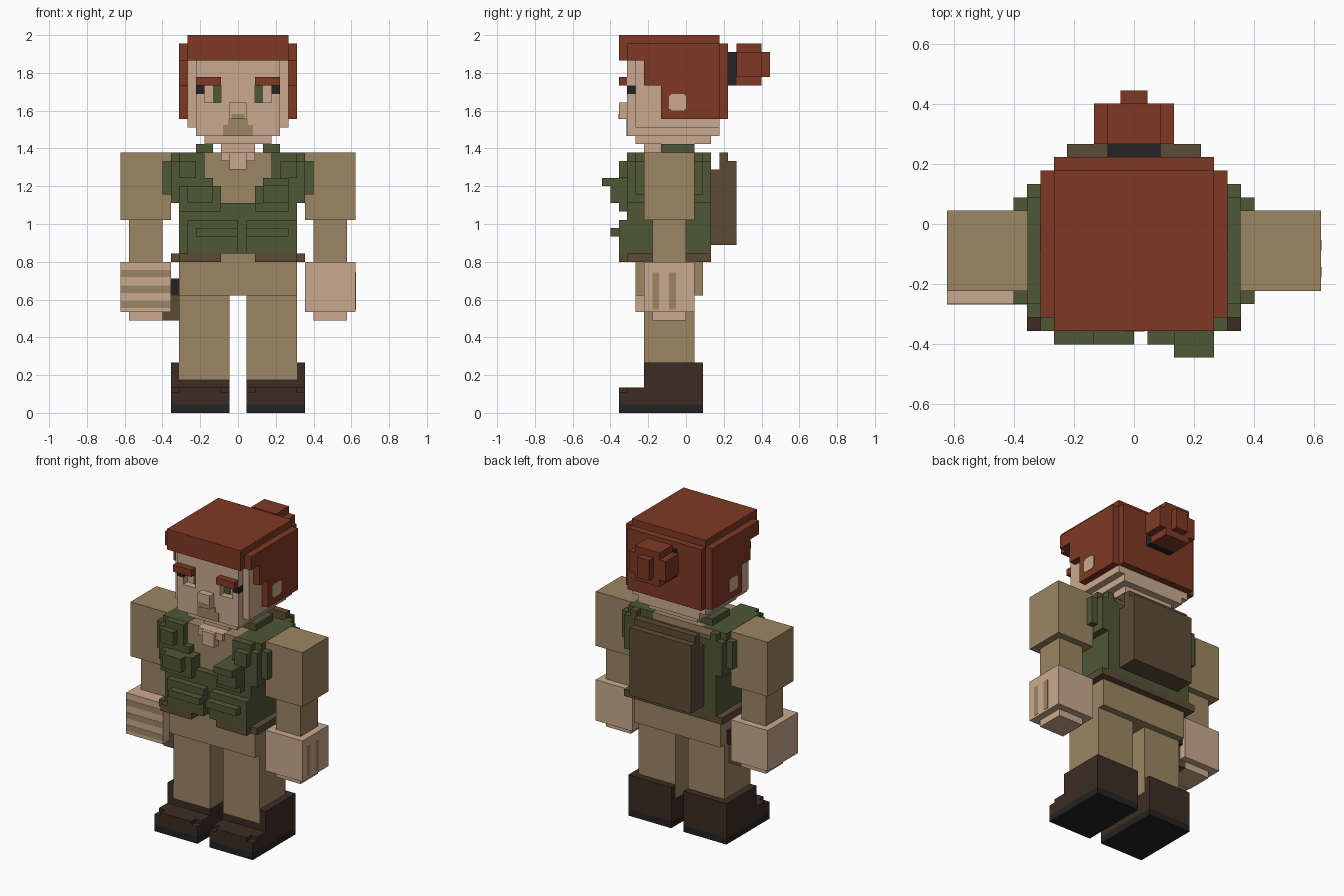
import bpy, bmesh
from mathutils import Matrix, Vector

if "Cube" in bpy.data.objects:
    bpy.data.objects.remove(bpy.data.objects["Cube"])

U = 2 / 45  # one grid unit


def lin(c):
    c /= 255
    return c / 12.92 if c <= 0.04045 else ((c + 0.055) / 1.055) ** 2.4


def colour(name, r, g, b):
    m = bpy.data.materials.new(name)
    m.diffuse_color = (lin(r), lin(g), lin(b), 1)
    m.use_nodes = True
    m.node_tree.nodes["Principled BSDF"].inputs["Base Color"].default_value = m.diffuse_color
    return m


skin = colour("skin", 202, 170, 142)
tan = colour("tan_cloth", 156, 134, 99)
green = colour("olive_green", 80, 87, 52)
hair = colour("red_hair", 126, 57, 35)
brown = colour("canvas_brown", 92, 75, 54)
dark = colour("boot_leather", 60, 44, 35)
black = colour("black", 35, 35, 36)


def part(name, mat, boxes, mirror=False):
    """Boxes are (x0, x1, y0, y1, z0, z1) in grid units."""
    bm = bmesh.new()
    for x0, x1, y0, y1, z0, z1 in boxes:
        for s in ((1, -1) if mirror else (1,)):
            c = Vector((s * (x0 + x1) / 2, (y0 + y1) / 2, (z0 + z1) / 2)) * U
            size = Vector((x1 - x0, y1 - y0, z1 - z0)) * U
            bmesh.ops.create_cube(bm, size=1, matrix=Matrix.Translation(c) @ Matrix.Diagonal(size.to_4d()))
    me = bpy.data.meshes.new(name)
    bm.to_mesh(me)
    bm.free()
    me.materials.append(mat)
    ob = bpy.data.objects.new(name, me)
    bpy.context.collection.objects.link(ob)
    return ob


# boots and legs
part("soles", black, [(1, 8, -8, 2, 0, 1)], True)
part("boots", dark, [
    (1, 8, -7, 2, 1, 3), (2, 7, -8, -7, 1, 3), (1, 8, -8, -7, 1, 2.5),
    (1, 8, -5, 2, 3, 4), (7, 8, -5, 2, 4, 6), (1, 7, 1, 2, 4, 6)], True)
part("legs", tan, [(1.02, 7, -5, 1, 4, 14)], True)
part("hips", tan, [(-7, 7, -6, 2, 14, 18)])

# torso and belt
part("shirt", tan, [(-6.9, 6.9, -6, 2, 18, 31)])
part("belt_front", brown, [(2, 7, -8, -6, 18, 19), (6.9, 8, -7, 3, 18, 19)], True)
part("belt_back", brown, [(-7, 7, 2, 3, 18, 19)])

# vest: sides, shoulder straps, rounded outer steps
part("vest_sides", green, [
    (6, 7, -7, 3, 19, 31), (4, 8, -6, 2, 30, 31.03),
    (7, 8, -7, 3, 25, 30), (7, 8, -6, 2, 30, 31),
    (8, 9, -6, -5, 26, 30), (8, 9, 1, 2, 26, 30),
    (4, 7, -7, -6, 25, 31), (3, 4, -7, -6, 25, 28),
    (2, 3, -7, -6, 25, 27)], True)
part("vest_panels", green, [(-7, 7, -7, -6, 19, 25), (-7, 7, 2, 3, 19, 30)])
part("collar", green, [(3, 5, -3, 1, 31, 32)], True)
part("waist_pouches", green, [
    (-6, 0, -8, -7, 19, 23), (-5, 0, -9, -8, 21, 22),
    (1, 7, -8, -7, 19, 23), (1, 6, -9, -8, 21, 22)])
part("chest_pouches", green, [
    (3, 6, -9, -7, 25, 28), (3, 6, -10, -9, 27, 28), (2, 6, -8, -7, 24, 25),
    (-7, -2, -8, -7, 24, 27), (-6, -3, -9, -8, 25, 27)])
part("strap_pads", green, [(5, 7, -8, -7, 28, 30)], True)

# backpack
part("backpack", brown, [(-5, 5, 3, 6, 20, 29), (-5, 5, 4, 6, 29, 30), (-5, 5, 4, 5, 30, 31)])

# arms and hands
part("upper_arms", tan, [(8, 14, -5, 1, 23, 31)], True)
part("forearms", tan, [(9, 13, -4, 0, 18, 23)], True)
part("hands", skin, [(8, 14, -5, 1, 12, 18), (9, 13, -4, 0, 11, 12)], True)
part("right_fingers", skin, [(-14, -8, -6, -5, 12, 18)])
part("finger_gaps_right", tan, [(-14, -8, -6.04, -6, z, z + 0.85) for z in (12.5, 14.3, 16.2)])
part("finger_gaps_left", tan, [(14, 14.04, y, y + 0.8, 12.3, 16.7) for y in (-4, -2)])

# holster
part("holster", brown, [(-9, -7, -4.5, 0, 11, 12), (-8, -7, -4.5, 0, 12, 14)])
part("sidearm_grip", black, [(-8, -7, -4.5, 0.5, 14, 16)])

# neck and head, eye sockets left open
part("neck", skin, [(-2, 2, -5, 1, 31, 33), (-2, 2, -6.5, -4, 30, 31.02), (-1, 1, -7, -6, 29, 31)])
part("head", skin, [(-6, 6, -6, 4, 34, 44), (-5, 5, -6, 4, 33, 34), (-4, 4, -6, 3, 32, 33)])
part("face", skin, [(-5, 5, -7, -6, 33, 37), (-5, 5, -7, -6, 39, 44), (-2, 2, -7, -6, 37, 39)])
part("temples", skin, [(4, 5, -7, -6, 37, 38)], True)
part("eye_corners", black, [(4, 5, -7, -6, 38, 39)], True)
part("irises", green, [(2, 3, -6.1, -6, 37, 39)], True)
part("nose", skin, [(-1, 1, -8, -7, 35, 37)])
part("nose_shadow", tan, [(-0.8, 0.8, -8.04, -8, 35, 35.6)])
part("chin_beard", tan, [
    (-1.8, 1.8, -7.06, -7, 33, 34.3), (-1.2, 1.2, -7.06, -7, 34.3, 35)])
part("eyebrows", hair, [(2, 5, -8, -7, 39, 40)], True)

# hair with tied bun
part("hair_cap", hair, [
    (-6, 6, -7, 4, 44, 45), (-5, 5, -8, -7, 44, 45),
    (-6, 6, -8, -6, 42, 44), (-6, 6, 4, 5, 35, 44)])
part("hair_sides", hair, [
    (6, 7, -3, 4, 35, 39), (6, 7, -5, 4, 39, 42), (6, 7, -7, 4, 42, 44),
    (5, 6, -8, -7, 44, 45)], True)
part("ears", skin, [(7, 7.05, -2, 0, 36.2, 37.8), (7, 7.05, -1.8, -0.2, 36, 38)], True)
part("hair_tie", black, [(-2, 2, 5, 6, 39, 43)])
part("bun", hair, [
    (-3, 3, 6, 8, 40, 43), (-2, 2, 6, 9, 39, 44), (-3, 3, 8, 9, 40, 43), (-1, 1, 9, 10, 40, 43)])
